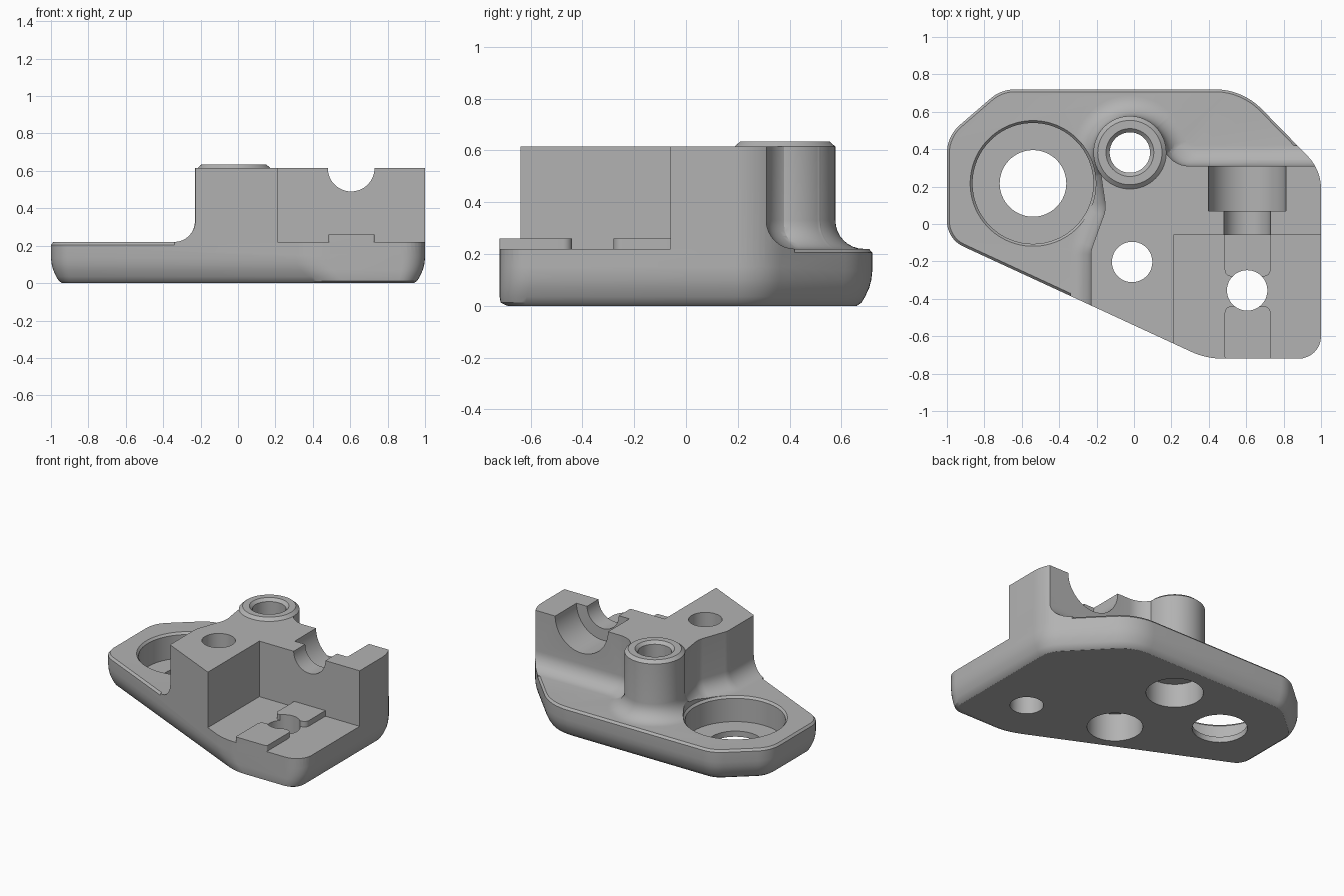
import bpy, bmesh
from math import sin, cos, tan, pi, atan2
from mathutils import Vector, Matrix

if "Cube" in bpy.data.objects:
    bpy.data.objects.remove(bpy.data.objects["Cube"], do_unlink=True)

grey = bpy.data.materials.new("machined_grey")
grey.use_nodes = True
grey.diffuse_color = (0.45, 0.45, 0.45, 1)
grey.node_tree.nodes["Principled BSDF"].inputs["Base Color"].default_value = grey.diffuse_color


def outline(corners, offsets, steps=8):
    """Rounded polygon; each edge is moved outward by its own offset."""
    n = len(corners)
    pts = [Vector(c[:2]) for c in corners]
    dirs = [(pts[(i + 1) % n] - pts[i]).normalized() for i in range(n)]
    moved, radii, turns = [], [], []
    for i in range(n):
        a, b = dirs[i - 1], dirs[i]
        na, nb = Vector((a.y, -a.x)), Vector((b.y, -b.x))
        m = Matrix(((na.x, na.y), (nb.x, nb.y)))
        rhs = Vector((na.dot(pts[i]) + offsets[i - 1], nb.dot(pts[i]) + offsets[i]))
        moved.append(m.inverted() @ rhs)
        turn = atan2(a.x * b.y - a.y * b.x, a.dot(b))
        grow = (offsets[i - 1] + offsets[i]) / 2
        radii.append(max(0.01, corners[i][2] + (grow if turn > 0 else -grow)))
        turns.append(turn)
    result = []
    for i in range(n):
        room = min((moved[i] - moved[i - 1]).length, (moved[(i + 1) % n] - moved[i]).length)
        half = tan(abs(turns[i]) / 2)
        t = min(radii[i] * half, room * 0.48)
        r, side = t / half, (1 if turns[i] > 0 else -1)
        a = dirs[i - 1]
        start = moved[i] - a * t
        centre = start + Vector((-a.y, a.x)) * r * side
        for k in range(steps + 1):
            result.append(centre + Matrix.Rotation(turns[i] * k / steps, 2) @ (start - centre))
    return result


def loft(name, layers):
    """Closed solid through rings of 3D points."""
    bm = bmesh.new()
    rings = [[bm.verts.new(p) for p in ring] for ring in layers]
    n = len(rings[0])
    for low, high in zip(rings, rings[1:]):
        for i in range(n):
            j = (i + 1) % n
            bm.faces.new((low[i], low[j], high[j], high[i]))
    bm.faces.new(rings[0][::-1])
    bm.faces.new(rings[-1])
    bmesh.ops.recalc_face_normals(bm, faces=bm.faces)
    mesh = bpy.data.meshes.new(name)
    bm.to_mesh(mesh)
    bm.free()
    mesh.materials.append(grey)
    ob = bpy.data.objects.new(name, mesh)
    bpy.context.collection.objects.link(ob)
    return ob


def slab(name, corners, layers):
    """Layers are (z, list of edge offsets)."""
    return loft(name, [[(p.x, p.y, z) for p in outline(corners, off)] for z, off in layers])


def turned(name, centre, profile, along_y=False, n=64):
    """Round solid from (radius, height) pairs, upright or lying along y."""
    rings = []
    for r, h in profile:
        ring = []
        for k in range(n):
            u, v = r * cos(2 * pi * k / n), r * sin(2 * pi * k / n)
            ring.append((centre[0] + u, h, centre[1] + v) if along_y
                        else (centre[0] + u, centre[1] + v, h))
        rings.append(ring)
    return loft(name, rings)


def box(name, x0, x1, y0, y1, z0, z1):
    return loft(name, [[(x0, y0, z), (x1, y0, z), (x1, y1, z), (x0, y1, z)] for z in (z0, z1)])


def combine(target, other, operation):
    other.hide_render = True
    mod = target.modifiers.new(operation, 'BOOLEAN')
    mod.operation, mod.solver, mod.object = operation, 'EXACT', other
    bpy.context.view_layer.objects.active = target
    bpy.ops.object.modifier_apply(modifier=mod.name)
    bpy.data.objects.remove(other, do_unlink=True)


TOP, DECK, FILLET = 0.615, 0.22, 0.11

# Base plate with rounded underside; edges run front, right, then around the back
plate = [(0.386, -0.72, 0.4), (1, -0.72, 0.12), (1, 0.29, 0.25), (0.58, 0.72, 0.35),
         (-0.71, 0.72, 0.2), (-1, 0.47, 0.2), (-1, -0.08, 0.15)]
base_layers = []
for z, inset, front in ((0, 0.06, 0.03), (0.012, 0.042, 0.004), (0.035, 0.028, 0),
                        (0.07, 0.012, 0), (0.1, 0.004, 0), (0.135, 0, 0)):
    base_layers.append((z, [-front] + [-inset] * 6))
base_layers += [(0.205, [0] * 7), (DECK, [0, 0] + [-0.013] * 5)]
body = slab("bracket_body", plate, base_layers)

# Raised block with a curved foot, clipped to the plate outline
block_outline = [(1.5, -1.5, 0.01), (1.5, 0.31, 0.01), (0.19, 0.31, 0.2), (0.12, 0.52, 0.01),
                 (-0.02, 0.5, 0.01), (-0.2, 0.42, 0.01), (-0.15, 0.08, 0.15),
                 (-0.23, -0.14, 0.12), (-0.23, -0.44, 0.08), (-0.13, -0.6, 0.05),
                 (-0.13, -1.5, 0.01)]
foot = [(FILLET * (1 - sin(a)), DECK + FILLET * (1 - cos(a)))
        for a in (pi / 2 * k / 8 for k in range(9))]
block = slab("block", block_outline,
             [(0.15, [FILLET] * 11)] + [(z, [d] * 11) for d, z in foot] + [(TOP, [0] * 11)])

# Round boss with its own foot and chamfered rim
BOSS = (-0.022, 0.382)
boss = turned("boss", BOSS, [(0.195 + FILLET, 0.15)] + [(0.195 + d, z) for d, z in foot]
              + [(0.195, TOP), (0.172, 0.635)])
combine(block, boss, 'UNION')
combine(block, slab("clip", plate, [(0.14, [0] * 7), (1, [0] * 7)]), 'INTERSECT')
combine(body, block, 'UNION')

# Front recess and its two locating pads
combine(body, box("recess", 0.21, 1.3, -1, -0.06, DECK, 1), 'DIFFERENCE')
for y0, y1 in ((-0.72, -0.44), (-0.28, -0.05)):
    r0, r1 = (0.01, 0.035) if y0 < -0.5 else (0.035, 0.01)
    pad = [(0.485, y0, r0), (0.73, y0, r0), (0.73, y1, r1), (0.485, y1, r1)]
    combine(body, slab("pad", pad, [(0.16, [0] * 4), (0.26, [0] * 4)]), 'UNION')

# Bearing pocket with chamfered lip and a through hole
POCKET = (-0.54, 0.217)
cuts = [turned("pocket", POCKET, [(0.323, 0.04), (0.323, 0.205), (0.336, DECK), (0.336, 0.9)], n=96),
        turned("pocket_hole", POCKET, [(0.178, -0.1), (0.178, 0.1)])]

# Bolt holes, two of them counterbored from below
cuts += [turned("boss_hole", BOSS, [(0.185, -0.1), (0.185, 0.17), (0.108, 0.17),
                                    (0.108, 0.615), (0.13, 0.637), (0.13, 0.8)]),
         turned("block_hole", (-0.01, -0.203), [(0.18, -0.1), (0.18, 0.2), (0.108, 0.2), (0.108, 0.8)]),
         turned("floor_hole", (0.605, -0.355), [(0.108, -0.1), (0.108, 0.5)])]

# Stepped half-round channel across the back wall
cuts.append(turned("channel", (0.605, TOP), [(0.125, -0.2), (0.125, 0.07), (0.208, 0.07),
                                             (0.208, 0.6)], along_y=True))
for cutter in cuts:
    combine(body, cutter, 'DIFFERENCE')

# Smooth curved walls, crisp edges
bpy.ops.object.select_all(action='DESELECT')
body.select_set(True)
bpy.context.view_layer.objects.active = body
bpy.ops.object.shade_smooth_by_angle(angle=pi / 7)
